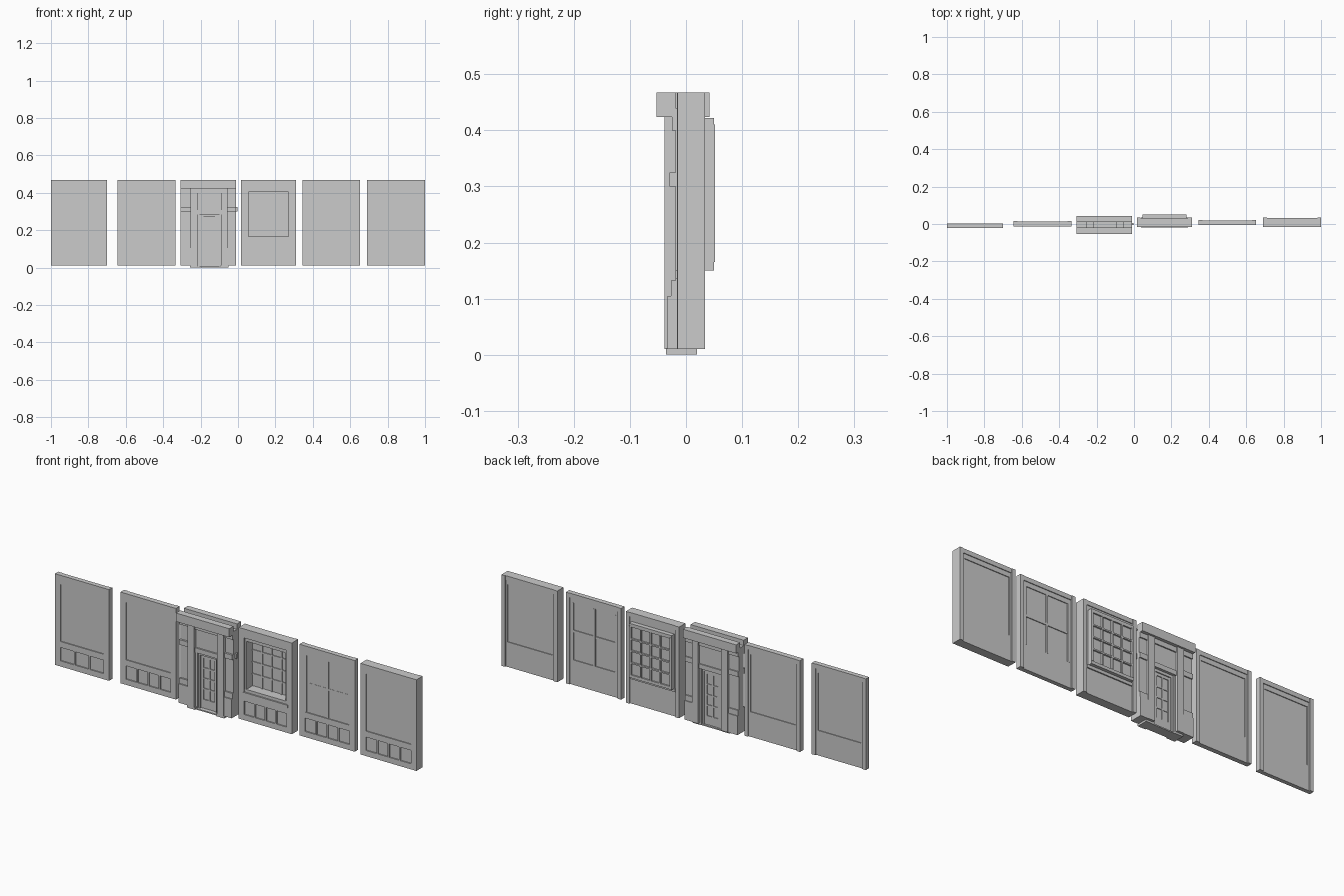
import bpy, bmesh
from mathutils import Matrix, Vector

TOP, BASE = 0.467, 0.01


def boxes(name, items):
    """One object from boxes given as (x0, x1, y0, y1, z0, z1)."""
    bm = bmesh.new()
    for x0, x1, y0, y1, z0, z1 in items:
        mid = Vector(((x0 + x1) / 2, (y0 + y1) / 2, (z0 + z1) / 2))
        size = Matrix.Diagonal((x1 - x0, y1 - y0, z1 - z0, 1))
        bmesh.ops.create_cube(bm, size=1, matrix=Matrix.Translation(mid) @ size)
    mesh = bpy.data.meshes.new(name)
    bm.to_mesh(mesh)
    bm.free()
    obj = bpy.data.objects.new(name, mesh)
    bpy.context.collection.objects.link(obj)
    return obj


def grid_bars(x0, x1, z0, z1, cols, rows, y0, y1, w):
    """Glazing bars that split a rectangle into cols x rows."""
    bars = []
    for i in range(1, cols):
        x = x0 + (x1 - x0) * i / cols
        bars.append((x - w / 2, x + w / 2, y0, y1, z0, z1))
    for j in range(1, rows):
        z = z0 + (z1 - z0) * j / rows
        bars.append((x0, x1, y0 + 0.001, y1 - 0.001, z - w / 2, z + w / 2))
    return bars


def wall(name, x0, x1, y0, y1, lower, bay=False):
    """Framed wall section: front frame, recessed fields, rear posts and rail."""
    s = 0.03
    a, b = x0 + s, x1 - s
    yb = y1 - 0.006
    # stiles and rails of the frame
    boxes(name + "_frame", [
        (x0, a, y0, yb, BASE, TOP), (b, x1, y0, yb, BASE, TOP),
        (a, b, y0, yb, 0.422, TOP), (a, b, y0, yb, 0.105, 0.135),
        (a, b, y0, yb, BASE, 0.038)])
    # low fields with dividers
    dividers = grid_bars(a, b, 0.038, 0.105, lower, 1, y0, y0 + 0.008, 0.008)
    boxes(name + "_low_panels", [(a, b, y0 + 0.006, yb, 0.038, 0.105)] + dividers)
    # rear posts and head rail
    boxes(name + "_rear_posts", [
        (x0, x0 + 0.02, yb, y1, BASE, TOP), (x1 - 0.02, x1, yb, y1, BASE, TOP),
        (x0 + 0.02, x1 - 0.02, yb, y1 - 0.002, 0.445, TOP)])
    if not bay:
        boxes(name + "_upper_panel", [(a, b, y0 + 0.005, yb - 0.004, 0.135, 0.422)])
    return a, b


# plain wall sections
wall("left_end_wall", -1.0, -0.70, -0.022, 0.004, 3)
wall("left_wall", -0.643, -0.335, -0.013, 0.016, 4)
wall("right_end_wall", 0.69, 1.0, -0.015, 0.034, 4)

# section with a four-pane window
a, b = wall("casement_wall", 0.345, 0.652, -0.006, 0.021, 4)
boxes("casement_bars", grid_bars(a, b, 0.135, 0.422, 2, 2, -0.003, 0.016, 0.012)
      + [(a, a + 0.008, -0.003, 0.016, 0.135, 0.422),
         (b - 0.008, b, -0.003, 0.016, 0.135, 0.422)])

# section with a display bay pushed out at the rear
a, b = wall("bay_wall", 0.015, 0.31, -0.016, 0.034, 4, bay=True)
boxes("bay_sill", [(a - 0.008, b + 0.008, -0.019, 0.034, 0.135, 0.15),
                   (a, b, -0.012, 0.05, 0.15, 0.165)])
boxes("bay_case", [(a, a + 0.01, -0.01, 0.052, 0.165, 0.41),
                   (b - 0.01, b, -0.01, 0.052, 0.165, 0.41),
                   (a, b, -0.01, 0.05, 0.405, 0.422)])
boxes("bay_glass", [(a + 0.01, b - 0.01, 0.038, 0.043, 0.165, 0.405)])
boxes("bay_bars", grid_bars(a + 0.01, b - 0.01, 0.165, 0.405, 4, 4, 0.033, 0.052, 0.007))

# doorway section
L, R = -0.307, -0.012
P = [(-0.253, -0.217), (-0.09, -0.055)]
boxes("door_cornice", [(L, R, -0.053, -0.019, 0.424, TOP), (L, R, 0.01, 0.042, 0.424, TOP)])
boxes("door_pilasters", [(p, q, -0.038, 0.032, BASE, 0.424) for p, q in P])
boxes("door_plinths", [(p - 0.004, q + 0.004, -0.036, 0.02, 0, 0.012) for p, q in P])
for name, x0, x1 in (("left_door_side", L, P[0][0]), ("right_door_side", P[1][1], R)):
    boxes(name, [(x0, x1, -0.019, 0.02, BASE, 0.44),
                 (x0, x1, -0.033, 0.03, BASE, 0.105),
                 (x0, x1, -0.027, 0.026, 0.105, 0.132),
                 (x0, x1, -0.029, 0.026, 0.30, 0.325),
                 (x0, x1, -0.025, 0.026, 0.40, 0.424)])
D0, D1 = P[0][1], P[1][0]
boxes("door_transom", [(D0, D1, -0.022, 0.02, 0.285, 0.44),
                       (D0, D1, -0.03, 0.026, 0.285, 0.308),
                       (D0, D1, -0.03, 0.026, 0.40, 0.424)])
# nested jambs, each set further back
boxes("door_jambs", [(x, x + 0.01, y, -y * 0.7, 0.004, z) for x, y, z in (
    (D0, -0.026, 0.285), (D1 - 0.01, -0.026, 0.285),
    (D0 + 0.01, -0.018, 0.275), (D1 - 0.02, -0.018, 0.275))]
    + [(D0 + 0.01, D1 - 0.01, -0.018, 0.013, 0.272, 0.285)])
d0, d1 = D0 + 0.02, D1 - 0.02
boxes("door_leaf", [(d0, d1, -0.004, 0.004, 0.004, 0.272),
                    (d0, d1, -0.009, 0.008, 0.004, 0.05),
                    (d0, d0 + 0.012, -0.01, 0.009, 0.004, 0.272),
                    (d1 - 0.012, d1, -0.01, 0.009, 0.004, 0.272),
                    (d0, d1, -0.009, 0.008, 0.258, 0.272)]
      + grid_bars(d0 + 0.012, d1 - 0.012, 0.05, 0.258, 2, 4, -0.009, 0.008, 0.007))
boxes("door_step", [(D0, D1, -0.03, 0.018, 0, 0.006)])
boxes("door_side_hook", [(R, R + 0.008, -0.006, 0.006, 0.30, 0.325)])
